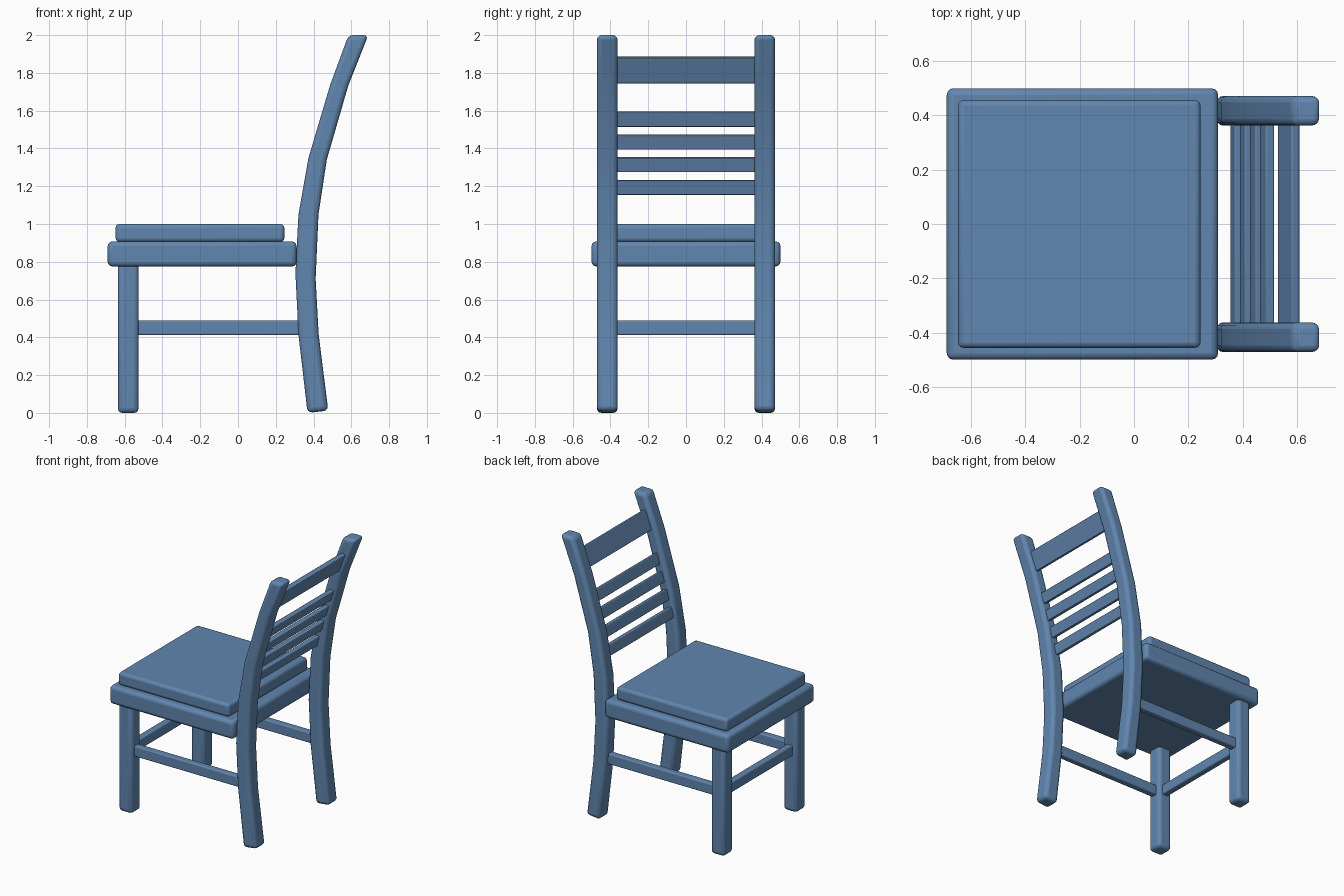
import bpy, bmesh, math
from mathutils import Matrix, Vector

if "Cube" in bpy.data.objects:
    bpy.data.objects.remove(bpy.data.objects["Cube"])

paint = bpy.data.materials.new("slate blue paint")
paint.diffuse_color = (0.12, 0.24, 0.43, 1)
paint.use_nodes = True
paint.node_tree.nodes["Principled BSDF"].inputs["Base Color"].default_value = paint.diffuse_color


def finish(name, bm, bevel, mirror=False):
    """Turn a bmesh into a rounded, smooth-shaded part, optionally mirrored across y."""
    bmesh.ops.recalc_face_normals(bm, faces=bm.faces)
    mesh = bpy.data.meshes.new(name)
    bm.to_mesh(mesh)
    bm.free()
    mesh.materials.append(paint)
    ob = bpy.data.objects.new(name, mesh)
    bpy.context.collection.objects.link(ob)
    bpy.ops.object.select_all(action='DESELECT')
    ob.select_set(True)
    bpy.context.view_layer.objects.active = ob
    bpy.ops.object.shade_smooth_by_angle(angle=math.radians(40))
    b = ob.modifiers.new("round edges", 'BEVEL')
    b.width = bevel
    b.segments = 3
    b.limit_method = 'ANGLE'
    b.angle_limit = math.radians(40)
    if mirror:
        m = ob.modifiers.new("mirror", 'MIRROR')
        m.use_axis = (False, True, False)
    return ob


def box(name, xr, yr, zr, bevel, mirror=False, tilt=0.0):
    """Box from ranges, optionally leaning back about the y axis."""
    ranges = (xr, yr, zr)
    size = [r[1] - r[0] for r in ranges]
    mid = Vector([(r[0] + r[1]) / 2 for r in ranges])
    bm = bmesh.new()
    bmesh.ops.create_cube(bm, size=1, matrix=Matrix.Translation(mid)
                          @ Matrix.Rotation(tilt, 4, 'Y') @ Matrix.Diagonal((*size, 1)))
    return finish(name, bm, bevel, mirror)


# Seat and cushion
box("seat", (-0.69, 0.31), (-0.5, 0.5), (0.775, 0.908), 0.025)
box("cushion", (-0.648, 0.245), (-0.456, 0.456), (0.905, 1.0), 0.02)

# Front legs
box("front_legs", (-0.636, -0.526), (0.362, 0.472), (0.0, 0.80), 0.025, mirror=True)

# Stretchers: one per side and one across the front
box("side_stretchers", (-0.55, 0.36), (0.393, 0.441), (0.412, 0.488), 0.008, mirror=True)
box("front_stretcher", (-0.605, -0.557), (-0.39, 0.39), (0.412, 0.488), 0.008)

# Curved back posts: side profile extruded in y
front = [(0.368, 0.006), (0.32, 0.415), (0.304, 0.74), (0.32, 1.05),
         (0.373, 1.35), (0.489, 1.74), (0.585, 2.0)]
back = [(0.478, 0.006), (0.427, 0.415), (0.411, 0.71), (0.426, 1.05),
        (0.47, 1.34), (0.583, 1.73), (0.69, 2.0)]
front[0], back[0] = (0.368, 0.0), (0.478, 0.012)
bm = bmesh.new()
rings = []
for f, r in zip(front, back):
    rings.append([bm.verts.new((p[0], y, p[1]))
                  for p, y in ((f, 0.362), (r, 0.362), (r, 0.472), (f, 0.472))])
for a, b in zip(rings, rings[1:]):
    for i in range(4):
        j = (i + 1) % 4
        bm.faces.new((a[i], a[j], b[j], b[i]))
bm.faces.new(rings[0])
bm.faces.new(rings[-1])
finish("back_posts", bm, 0.025, mirror=True)

# Back slats and top rail, leaning with the posts: (name, x, z, height, tilt in degrees)
slats = [("slat_1", 0.378, 1.194, 0.076, 13), ("slat_2", 0.414, 1.314, 0.076, 15),
         ("slat_3", 0.452, 1.434, 0.076, 16), ("slat_4", 0.490, 1.555, 0.078, 17),
         ("top_rail", 0.570, 1.815, 0.142, 21)]
for name, x, z, h, deg in slats:
    box(name, (x - 0.016, x + 0.016), (-0.39, 0.39), (z - h / 2, z + h / 2), 0.005,
        tilt=math.radians(deg))
